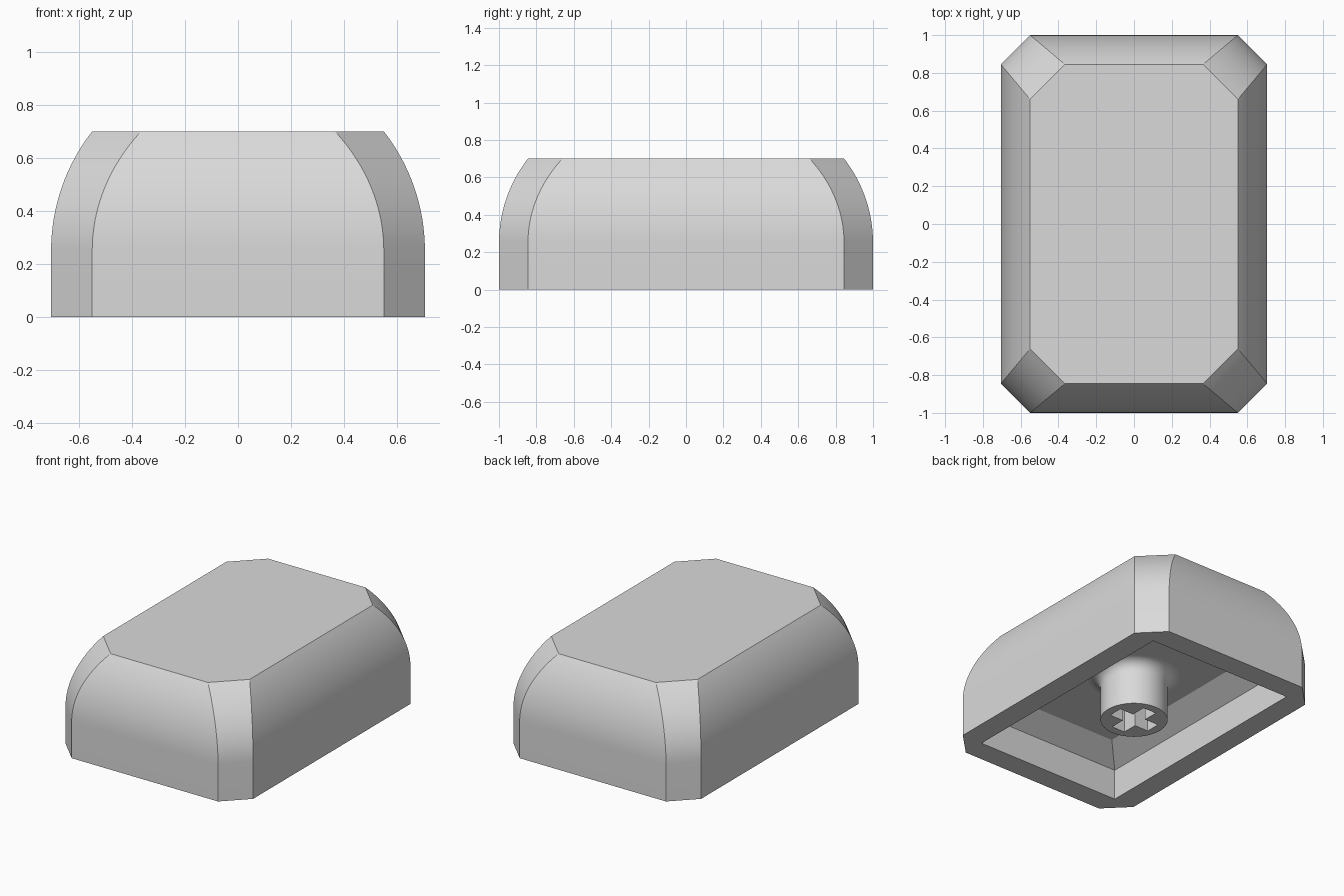
import bpy, bmesh, math

if "Cube" in bpy.data.objects:
    bpy.data.objects.remove(bpy.data.objects["Cube"])

HX, HY, TOP = 0.705, 1.0, 0.70      # outer half sizes and height
WALL, STEP, CEIL = 0.155, 0.21, 0.31

grey = bpy.data.materials.new("light_grey")
grey.diffuse_color = (0.7, 0.7, 0.7, 1)
grey.use_nodes = True
grey.node_tree.nodes["Principled BSDF"].inputs["Base Color"].default_value = grey.diffuse_color


def finish(bm, name):
    bmesh.ops.recalc_face_normals(bm, faces=bm.faces)
    mesh = bpy.data.meshes.new(name)
    bm.to_mesh(mesh)
    bm.free()
    mesh.materials.append(grey)
    ob = bpy.data.objects.new(name, mesh)
    bpy.context.collection.objects.link(ob)
    bpy.ops.object.select_all(action='DESELECT')
    ob.select_set(True)
    bpy.context.view_layer.objects.active = ob
    bpy.ops.object.shade_smooth_by_angle(angle=math.radians(30))
    return ob


def ring(bm, pts, z):
    return [bm.verts.new((x, y, z)) for x, y in pts]


def bridge(bm, a, b):
    n = len(a)
    for i in range(n):
        bm.faces.new((a[i], a[(i + 1) % n], b[(i + 1) % n], b[i]))


def octagon(hx, hy, c):
    return [(hx, hy - c), (hx - c, hy), (-hx + c, hy), (-hx, hy - c),
            (-hx, -hy + c), (-hx + c, -hy), (hx - c, -hy), (hx, -hy + c)]


def rect(hx, hy):
    return [(hx, hy), (-hx, hy), (-hx, -hy), (hx, -hy)]


# Cap shell: straight skirt, then rounded inward to a flat top
bm = bmesh.new()
bend, steps = 0.25, 16
rise = TOP - bend
radius = (WALL ** 2 + rise ** 2) / (2 * WALL)
sweep = math.asin(rise / radius)
levels = [(0, 0)]
for i in range(steps + 1):
    a = sweep * i / steps
    levels.append((radius * (1 - math.cos(a)), bend + radius * math.sin(a)))
outer = [ring(bm, octagon(HX - d, HY - d, WALL + 0.19 * d), z) for d, z in levels]
for a, b in zip(outer, outer[1:]):
    bridge(bm, a, b)
bm.faces.new(outer[-1])

# Hollow underside: upright walls, sloped band, flat ceiling
ix, iy = HX - WALL, HY - WALL
inner = [ring(bm, rect(ix - e, iy - e), z)
         for e, z in ((0, 0), (0, STEP), (0.15, CEIL))]
for a, b in zip(inner, inner[1:]):
    bridge(bm, a, b)
bm.faces.new(inner[-1])

# Bottom rim between the chamfered outline and the rectangular opening
o, r = outer[0], inner[0]
for i in range(4):
    j = (i + 1) % 4
    bm.faces.new((o[2 * i], o[2 * i + 1], r[i]))
    bm.faces.new((o[2 * i + 1], o[(2 * i + 2) % 8], r[j], r[i]))
finish(bm, "cap_shell")

# Stem: round post flaring into the ceiling, with a cross-shaped socket
bm = bmesh.new()
R, F, SIDES = 0.2125, 0.08, 64
profile = [(R, 0)]
for i in range(9):
    a = math.pi / 2 * i / 8
    profile.append((R + F * (1 - math.cos(a)), CEIL - F + F * math.sin(a)))
profile.append((R + F, CEIL + 0.02))
circle = [(math.cos(2 * math.pi * i / SIDES), math.sin(2 * math.pi * i / SIDES))
          for i in range(SIDES)]
rings = [ring(bm, [(x * rad, y * rad) for x, y in circle], z) for rad, z in profile]
for a, b in zip(rings, rings[1:]):
    bridge(bm, a, b)
bm.faces.new(rings[-1])

L, W = 0.155, 0.05
cross = []
for c, s in ((1, 0), (0, 1), (-1, 0), (0, -1)):
    for x, y in ((L, -W), (L, W), (W, W)):
        cross.append((x * c - y * s, x * s + y * c))
mouth, floor = ring(bm, cross, 0), ring(bm, cross, 0.30)
bridge(bm, mouth, floor)
bm.faces.new(floor)
edges = []
for loop in (rings[0], mouth):
    edges += [bm.edges.get((loop[i - 1], loop[i])) for i in range(len(loop))]
bmesh.ops.triangle_fill(bm, edges=edges, use_beauty=True, normal=(0, 0, -1))
finish(bm, "stem")
